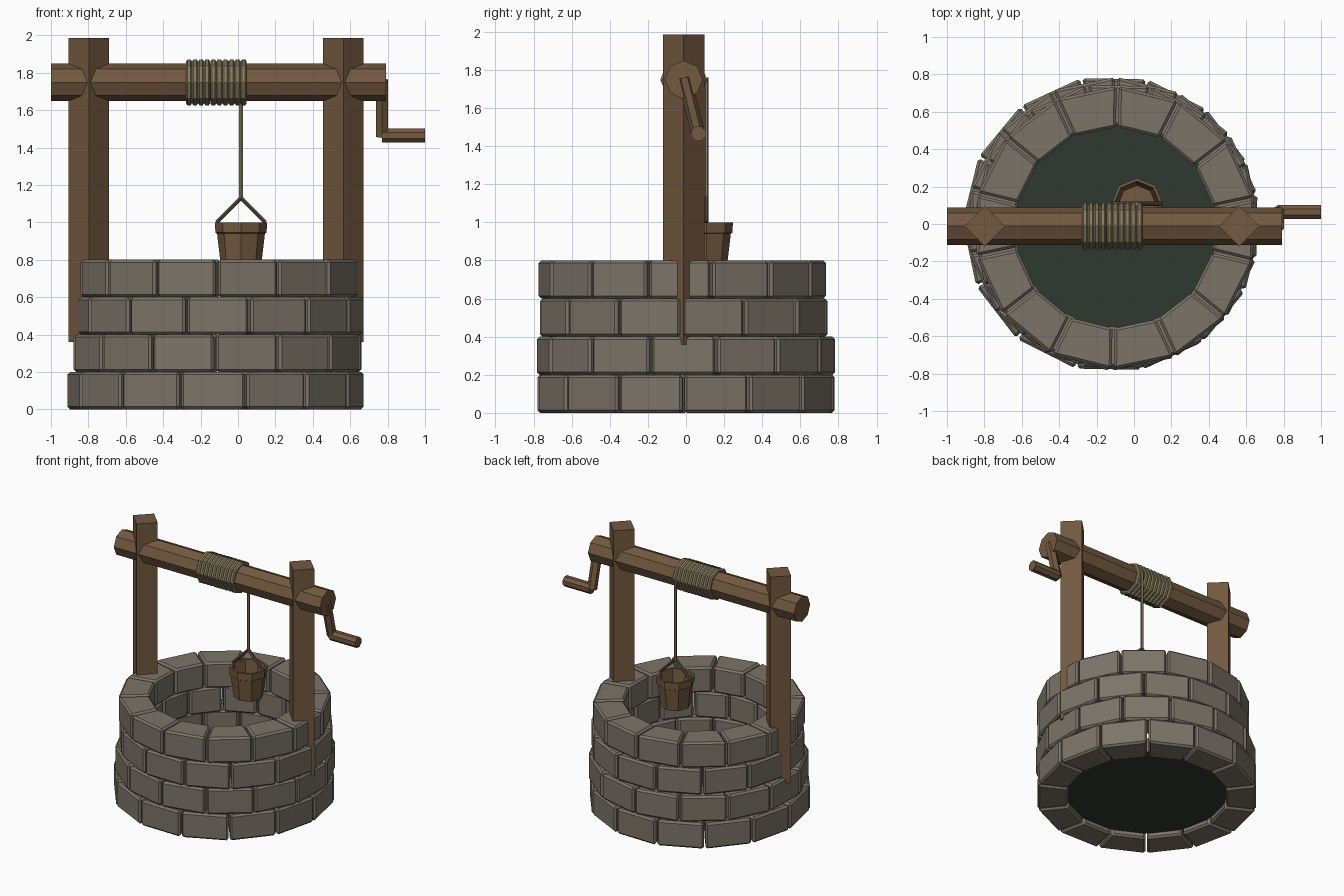
import bpy, bmesh
from math import sin, cos, pi, radians
from mathutils import Vector

cube = bpy.data.objects.get("Cube")
if cube:
    bpy.data.objects.remove(cube)


def material(name, rgb):
    m = bpy.data.materials.new(name)
    m.use_nodes = True
    m.diffuse_color = (*rgb, 1)
    m.node_tree.nodes["Principled BSDF"].inputs["Base Color"].default_value = (*rgb, 1)
    return m


STONE = material("grey_stone", (0.20, 0.175, 0.14))
WOOD = material("brown_wood", (0.17, 0.10, 0.05))
ROPE = material("tan_rope", (0.25, 0.205, 0.115))
IRON = material("dark_handle", (0.10, 0.075, 0.045))
WATER = material("dark_water", (0.028, 0.040, 0.031))


def finish(name, bm, mat):
    bmesh.ops.recalc_face_normals(bm, faces=bm.faces)
    mesh = bpy.data.meshes.new(name)
    bm.to_mesh(mesh)
    bm.free()
    mesh.materials.append(mat)
    obj = bpy.data.objects.new(name, mesh)
    bpy.context.collection.objects.link(obj)
    return obj


def bar(name, start, end, radius, sides, mat, turn=0.0):
    """Prism running from start to end."""
    start, end = Vector(start), Vector(end)
    axis = end - start
    bm = bmesh.new()
    bmesh.ops.create_cone(bm, cap_ends=True, segments=sides,
                          radius1=radius, radius2=radius, depth=axis.length)
    obj = finish(name, bm, mat)
    spin = Vector((0, 0, 1)).rotation_difference(axis.normalized()).to_matrix().to_4x4()
    obj.data.transform(spin @ spin.Rotation(turn, 4, "Z"))
    obj.location = (start + end) / 2
    return obj


def lathe(name, profile, sides, mat, closed=False):
    """Polygonal ring swept from (radius, height) points about z."""
    bm = bmesh.new()
    rings = [[bm.verts.new((r * cos(2 * pi * i / sides), r * sin(2 * pi * i / sides), z))
              for i in range(sides)] for r, z in profile]
    pairs = list(zip(rings, rings[1:]))
    if closed:
        pairs.append((rings[-1], rings[0]))
    for a, b in pairs:
        for i in range(sides):
            j = (i + 1) % sides
            bm.faces.new((a[i], a[j], b[j], b[i]))
    if not closed:
        bm.faces.new(rings[0])
        bm.faces.new(rings[-1])
    return finish(name, bm, mat)


# Stone wall: four staggered courses of wedge blocks
BLOCKS = 14
STEP = 2 * pi / BLOCKS
GAP = 0.006


def stone_course(name, z, radius, cx, cy, offset):
    bm = bmesh.new()
    for i in range(BLOCKS):
        mid = -pi / 2 + radians(-1) + (i + offset) * STEP
        corners = []
        for r, side in ((radius - 0.22, -1), (radius, -1), (radius, 1), (radius - 0.22, 1)):
            a = mid + side * (STEP / 2 - GAP / r)
            corners.append((cx + r * cos(a), cy + r * sin(a)))
        low = [bm.verts.new((x, y, z)) for x, y in corners]
        high = [bm.verts.new((x, y, z + 0.2)) for x, y in corners]
        bm.faces.new(low[::-1])
        bm.faces.new(high)
        for k in range(4):
            n = (k + 1) % 4
            bm.faces.new((low[k], low[n], high[n], high[k]))
    bmesh.ops.bevel(bm, geom=list(bm.edges), offset=0.014, segments=1,
                    affect="EDGES", profile=0.5)
    return finish(name, bm, STONE)


courses = [(0.795, -0.12, 0.0), (0.785, -0.11, 0.0), (0.77, -0.095, -0.012), (0.757, -0.10, -0.02)]
for row, (radius, cx, cy) in enumerate(courses):
    stone_course(f"stone_course_{row + 1}", row * 0.2, radius, cx, cy, (row % 2) / 2)

bar("water", (-0.115, 0, 0.04), (-0.115, 0, 0.05), 0.575, 28, WATER)

# Posts, set cornerwise into the wall
for name, x in (("right_post", -0.797), ("left_post", 0.563)):
    bar(name, (x, -0.012, 0.36), (x, -0.012, 1.985), 0.108, 4, WOOD)

# Windlass beam with wound rope
BEAM_Y, BEAM_Z = -0.012, 1.748
bar("windlass_beam", (-1, BEAM_Y, BEAM_Z), (0.79, BEAM_Y, BEAM_Z), 0.1, 8, WOOD)
TURNS = 10
for i in range(TURNS):
    coil = lathe(f"rope_coil_{i + 1}",
                 [(0.095, -0.016), (0.112, -0.016), (0.123, -0.008),
                  (0.123, 0.008), (0.112, 0.016), (0.095, 0.016)], 8, ROPE, closed=True)
    coil.rotation_euler = (0, pi / 2, 0)
    coil.location = (-0.262 + i * 0.0325, BEAM_Y, BEAM_Z)

# Crank
bar("crank_arm", (0.77, -0.01, 1.76), (0.77, 0.065, 1.46), 0.036, 6, WOOD)
bar("crank_handle", (0.77, 0.065, 1.465), (1, 0.065, 1.465), 0.041, 8, WOOD, pi / 8)

# Hanging rope, bucket and its handle
BX, BY = 0.016, 0.107
bar("hanging_rope", (BX, BY, 1.13), (BX, BY, 1.76), 0.012, 6, ROPE)
for name, side in (("right_bail", -1), ("left_bail", 1)):
    bar(name, (BX, BY, 1.13), (BX + side * 0.13, BY, 1), 0.012, 6, IRON)
bucket = lathe("bucket", [(0.108, 0.77), (0.128, 0.94), (0.137, 0.945), (0.139, 1.0),
                          (0.122, 1.0), (0.1, 0.8)], 8, WOOD)
bucket.location = (BX, BY, 0)
